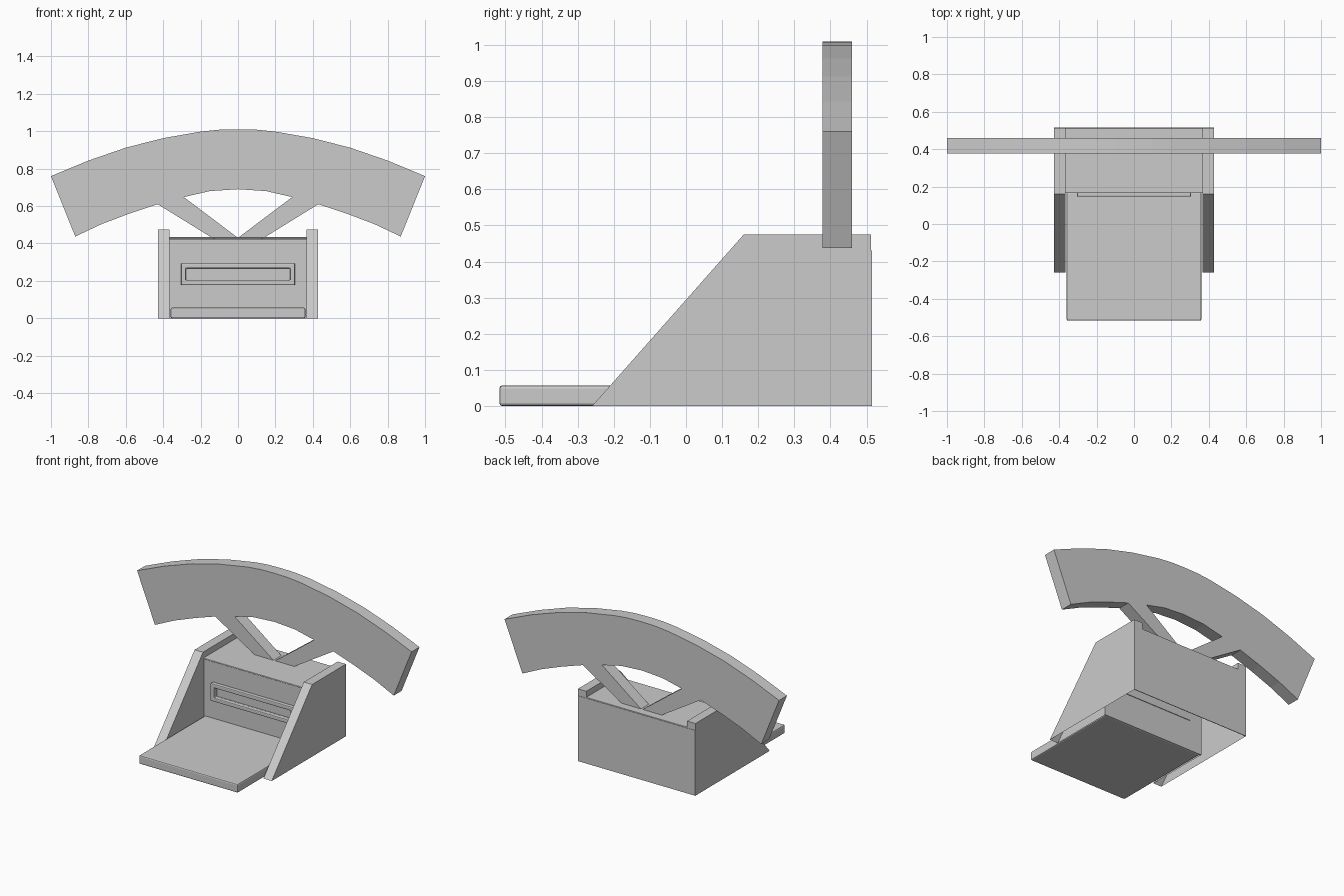
import bpy, bmesh

if "Cube" in bpy.data.objects:
    bpy.data.objects.remove(bpy.data.objects["Cube"])


def finish(name, bm, bevel=0.0):
    bmesh.ops.recalc_face_normals(bm, faces=bm.faces)
    mesh = bpy.data.meshes.new(name)
    bm.to_mesh(mesh)
    bm.free()
    ob = bpy.data.objects.new(name, mesh)
    bpy.context.collection.objects.link(ob)
    if bevel:
        mod = ob.modifiers.new("bevel", "BEVEL")
        mod.width = bevel
        mod.segments = 2
        mod.limit_method = 'ANGLE'
    return ob


def box(name, lo, hi, bevel=0.0):
    bm = bmesh.new()
    bmesh.ops.create_cube(bm, size=1)
    for v in bm.verts:
        v.co = [lo[i] + (v.co[i] + 0.5) * (hi[i] - lo[i]) for i in range(3)]
    return finish(name, bm, bevel)


def prism(name, front, back, open_centre=False):
    """Join two matching outlines; optionally leave the mirror seam open."""
    bm = bmesh.new()
    a = [bm.verts.new(p) for p in front]
    b = [bm.verts.new(p) for p in back]
    bm.faces.new(a)
    bm.faces.new(b[::-1])
    n = len(a)
    for i in range(n):
        j = (i + 1) % n
        if open_centre and abs(a[i].co.x) + abs(a[j].co.x) < 1e-6:
            continue
        bm.faces.new((a[i], b[i], b[j], a[j]))
    return finish(name, bm)


def side_panel(name, s):
    """Sloped side panel, open underneath and towards the inside of the housing."""
    bm = bmesh.new()
    outline = [(-0.26, 0), (0.16, 0.475), (0.513, 0.475), (0.513, 0)]
    o = [bm.verts.new((s * 0.428, y, z)) for y, z in outline]
    i = [bm.verts.new((s * 0.367, y, z)) for y, z in outline[:3]]
    foot, low, lid_front, lid_back = [
        bm.verts.new((s * 0.367, y, z))
        for y, z in ((0.17, 0), (0.17, 0.43), (0.17, 0.475), (0.513, 0.43))]
    rim = bm.verts.new((s * 0.428, 0.513, 0.43))
    bm.faces.new((o[0], o[1], o[2], rim, o[3]))        # outer wall
    bm.faces.new((o[0], o[1], i[1], i[0]))             # slope
    bm.faces.new((o[1], o[2], i[2], lid_front, i[1]))  # top
    bm.faces.new((i[0], i[1], lid_front, low, foot))   # inner wall in front
    bm.faces.new((low, lid_front, i[2], lid_back))     # inner wall over the lid
    bm.faces.new((o[2], i[2], lid_back, rim))          # back end
    return finish(name, bm)


def window(name, outer, inner, y0, y1, bevel=0.0):
    """Rectangular plate with a rectangular opening; rects are (half x, z0, z1)."""
    def ring(r, y):
        return [bm.verts.new(p) for p in ((-r[0], y, r[1]), (r[0], y, r[1]),
                                          (r[0], y, r[2]), (-r[0], y, r[2]))]
    bm = bmesh.new()
    loops = [ring(outer, y0), ring(inner, y0), ring(inner, y1), ring(outer, y1)]
    for k in range(4):
        p, q = loops[k], loops[(k + 1) % 4]
        for i in range(4):
            j = (i + 1) % 4
            bm.faces.new((p[i], p[j], q[j], q[i]))
    return finish(name, bm, bevel)


# Sloped side panels
side_panel("left_side_panel", -1)
side_panel("right_side_panel", 1)

# Hollow housing, open underneath: front with slot, lid and back
slot = (0.278, 0.203, 0.267)
window("slotted_front_wall", (0.37, 0.0, 0.425), slot, 0.17, 0.176)
box("slot_back", (-0.28, 0.176, 0.20), (0.28, 0.18, 0.27))
box("lid", (-0.37, 0.165, 0.427), (0.37, 0.512, 0.435), 0.003)
box("back_wall", (-0.428, 0.511, 0.0), (0.428, 0.515, 0.43))

# Raised frame around the slot
window("slot_frame", (0.305, 0.177, 0.294), slot, 0.146, 0.175, 0.006)

# Tray in front
box("tray", (-0.36, -0.517, 0.0), (0.36, 0.172, 0.057), 0.008)

# Arched board on V-shaped struts, half outline mirrored
outer = [(0, 1.01), (0.1, 1.008), (0.2, 0.998), (0.4, 0.963), (0.6, 0.912),
         (0.8, 0.843), (1.0, 0.76)]
inner = [(0.87, 0.437), (0.73, 0.503), (0.58, 0.56), (0.43, 0.61),
         (0.13, 0.425), (0, 0.43), (0.29, 0.648), (0.15, 0.68), (0, 0.69)]
arch = outer + inner
board = prism("arched_board", [(x, 0.378, z) for x, z in arch],
              [(x, 0.46, z) for x, z in arch], open_centre=True)
mirror = board.modifiers.new("mirror", "MIRROR")
mirror.use_clip = True
